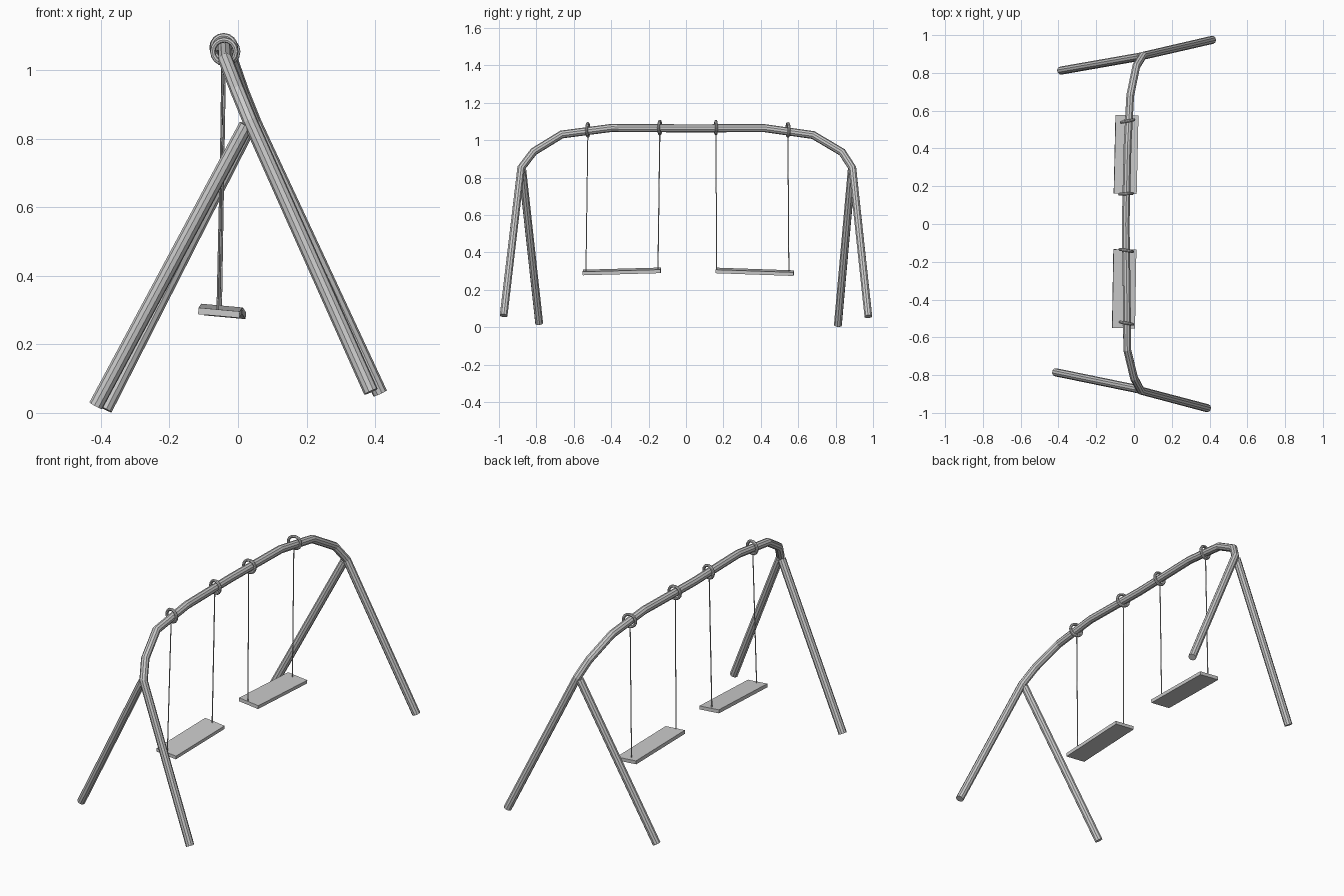
import bpy
from mathutils import Vector

if "Cube" in bpy.data.objects:
    bpy.data.objects.remove(bpy.data.objects["Cube"])

R = 0.0215  # tube radius of the frame


def tube(name, pts, r, res=3):
    """Capped, flat-shaded tube along a polyline."""
    cu = bpy.data.curves.new(name, 'CURVE')
    cu.dimensions = '3D'
    cu.bevel_depth = r
    cu.bevel_resolution = res
    cu.use_fill_caps = True
    sp = cu.splines.new('POLY')
    sp.points.add(len(pts) - 1)
    for p, co in zip(sp.points, pts):
        p.co = (*co, 1)
    sp.use_smooth = False
    ob = bpy.data.objects.new(name, cu)
    bpy.context.collection.objects.link(ob)
    return ob


# Bent main tube: right front leg, top beam, right back leg
tube("beam_and_right_legs", [
    (0.388, -0.975, 0.062), (0.036, -0.882, 0.85), (0.0, -0.815, 0.938),
    (-0.036, -0.665, 1.03), (-0.038, -0.40, 1.065), (-0.044, 0.0, 1.063),
    (-0.034, 0.42, 1.064), (-0.020, 0.68, 1.027), (0.012, 0.835, 0.935),
    (0.046, 0.89, 0.85), (0.415, 0.975, 0.057)], R)

# Left legs butt into the bends
tube("left_front_leg", [(-0.415, -0.785, 0.021), (0.024, -0.875, 0.84)], R)
tube("left_back_leg", [(-0.388, 0.812, 0.011), (0.034, 0.886, 0.84)], R)

# Hanger rings with ropes: ring centre, ring axis, rope foot
hangers = [
    ((-0.040, -0.525, 1.055), (0.18, 1, 0), (-0.060, -0.535, 0.295)),
    ((-0.041, -0.140, 1.067), (0.18, 1, 0), (-0.054, -0.150, 0.305)),
    ((-0.042, 0.160, 1.067), (-0.07, 1, 0), (-0.054, 0.164, 0.304)),
    ((-0.034, 0.545, 1.055), (-0.20, 1, 0), (-0.050, 0.550, 0.290)),
]
for i, (c, axis, foot) in enumerate(hangers, 1):
    bpy.ops.mesh.primitive_torus_add(
        major_segments=16, minor_segments=8, major_radius=0.034,
        minor_radius=0.008, location=c,
        rotation=Vector(axis).to_track_quat('Z', 'X').to_euler())
    bpy.context.object.name = f"hanger_ring_{i}"
    tube(f"rope_{i}", [(c[0] - 0.004, c[1], c[2] - 0.034), foot], 0.003, 1)

# Seat boards, slightly tilted
for name, loc, rot in [
        ("front_seat", (-0.052, -0.343, 0.298), (0.028, 0.09, -0.015)),
        ("back_seat", (-0.042, 0.368, 0.296), (-0.035, 0.09, -0.026))]:
    bpy.ops.mesh.primitive_cube_add(size=1, location=loc, rotation=rot)
    seat = bpy.context.object
    seat.name = name
    seat.scale = (0.121, 0.417, 0.019)
